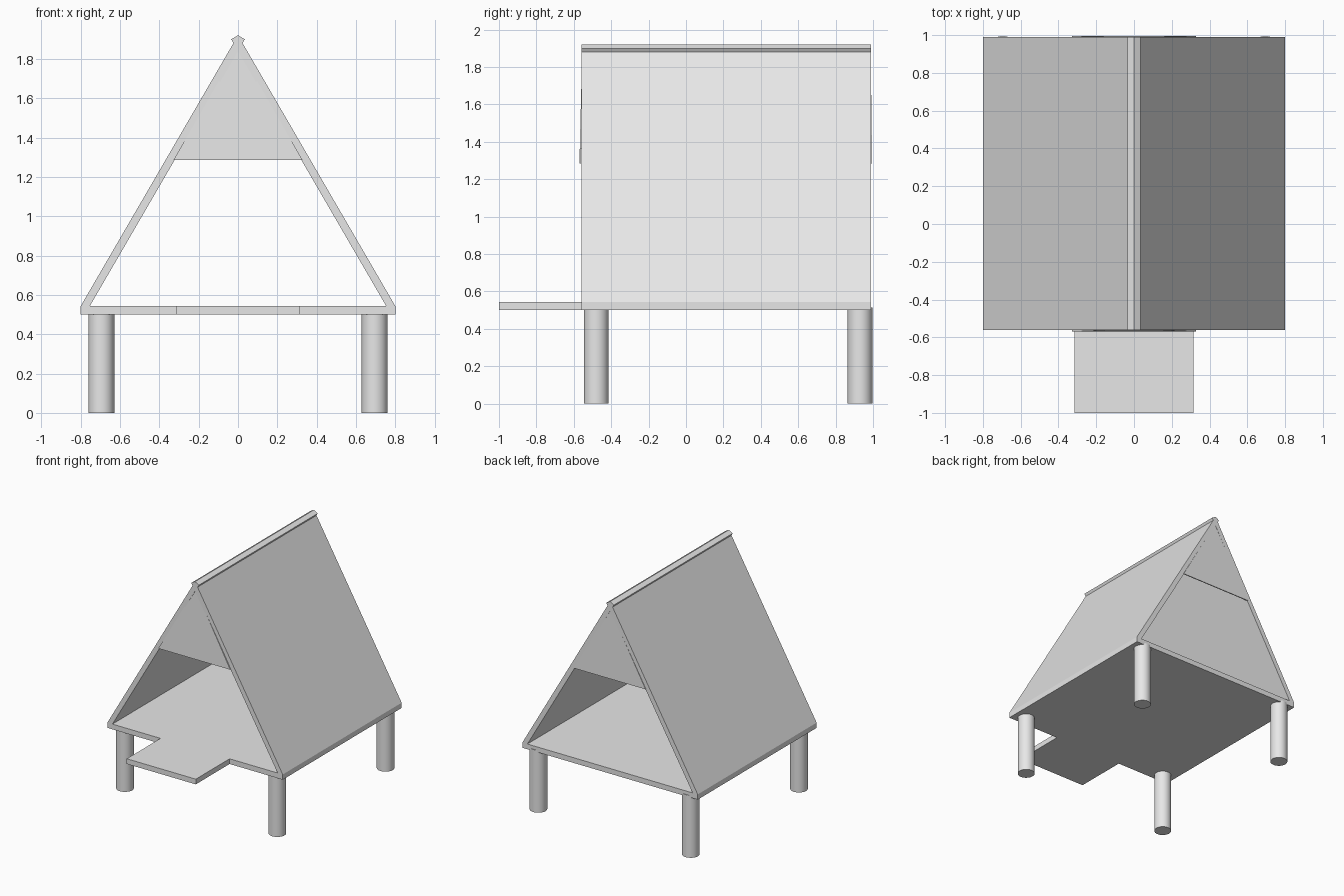
import bpy, bmesh, math
from mathutils import Vector

cube = bpy.data.objects.get("Cube")
if cube:
    bpy.data.objects.remove(cube, do_unlink=True)

# One plain material for the whole hut
GREY = (0.8, 0.8, 0.8, 1)
mat = bpy.data.materials.new("plain grey")
mat.use_nodes = True
mat.diffuse_color = GREY
mat.node_tree.nodes["Principled BSDF"].inputs["Base Color"].default_value = GREY


def prism(name, points, offset):
    """Extrude a flat outline of 3D points along an offset vector."""
    bm = bmesh.new()
    face = bm.faces.new([bm.verts.new(p) for p in points])
    extruded = bmesh.ops.extrude_face_region(bm, geom=[face])["geom"]
    moved = [v for v in extruded if isinstance(v, bmesh.types.BMVert)]
    bmesh.ops.translate(bm, verts=moved, vec=offset)
    bmesh.ops.recalc_face_normals(bm, faces=bm.faces)
    mesh = bpy.data.meshes.new(name)
    bm.to_mesh(mesh)
    bm.free()
    mesh.materials.append(mat)
    obj = bpy.data.objects.new(name, mesh)
    bpy.context.collection.objects.link(obj)
    return obj


FRONT, BACK = -0.56, 0.99
HALF, DECK_LOW, DECK_TOP = 0.8, 0.5, 0.543
RIDGE, THICK = 1.92, 0.04

# Floor with the entrance jetty as one T-shaped slab
half_outline = [(0.315, -1), (0.315, FRONT), (HALF, FRONT), (HALF, BACK)]
outline = half_outline + [(-x, y) for x, y in reversed(half_outline)]
prism("floor_and_jetty", [(x, y, DECK_LOW) for x, y in outline],
      (0, 0, DECK_TOP - DECK_LOW))

# Roof slabs whose square ends cross at the ridge
for side, name in ((1, "left_roof"), (-1, "right_roof")):
    eave, ridge = Vector((side * HALF, FRONT, DECK_TOP)), Vector((0, FRONT, RIDGE))
    along = (ridge - eave).normalized()
    inward = Vector((-side * along.z, 0, -abs(along.x))) * THICK
    prism(name, [eave, ridge, ridge + inward, eave + inward], (0, BACK - FRONT, 0))

# Thin gable boards, leaning slightly into the roof
for name, y, lean, depth in (("front_gable", FRONT - 0.01, 0.01, 0.008),
                             ("back_gable", BACK + 0.005, -0.005, -0.008)):
    low, tip = 1.285, 1.86
    top_y = y + lean * (tip - low) / 0.4
    prism(name, [(-0.328, y, low), (0.328, y, low), (0, top_y, tip)], (0, depth, 0))

# Round piles
for side, x in (("left", 0.695), ("right", -0.695)):
    for end, y in (("front", -0.48), ("back", 0.93)):
        bpy.ops.mesh.primitive_cylinder_add(vertices=32, radius=0.066, depth=0.515,
                                            location=(x, y, 0.2575))
        pile = bpy.context.object
        pile.name = f"{end}_{side}_pile"
        pile.data.materials.append(mat)
        bpy.ops.object.shade_smooth_by_angle(angle=math.radians(40))
